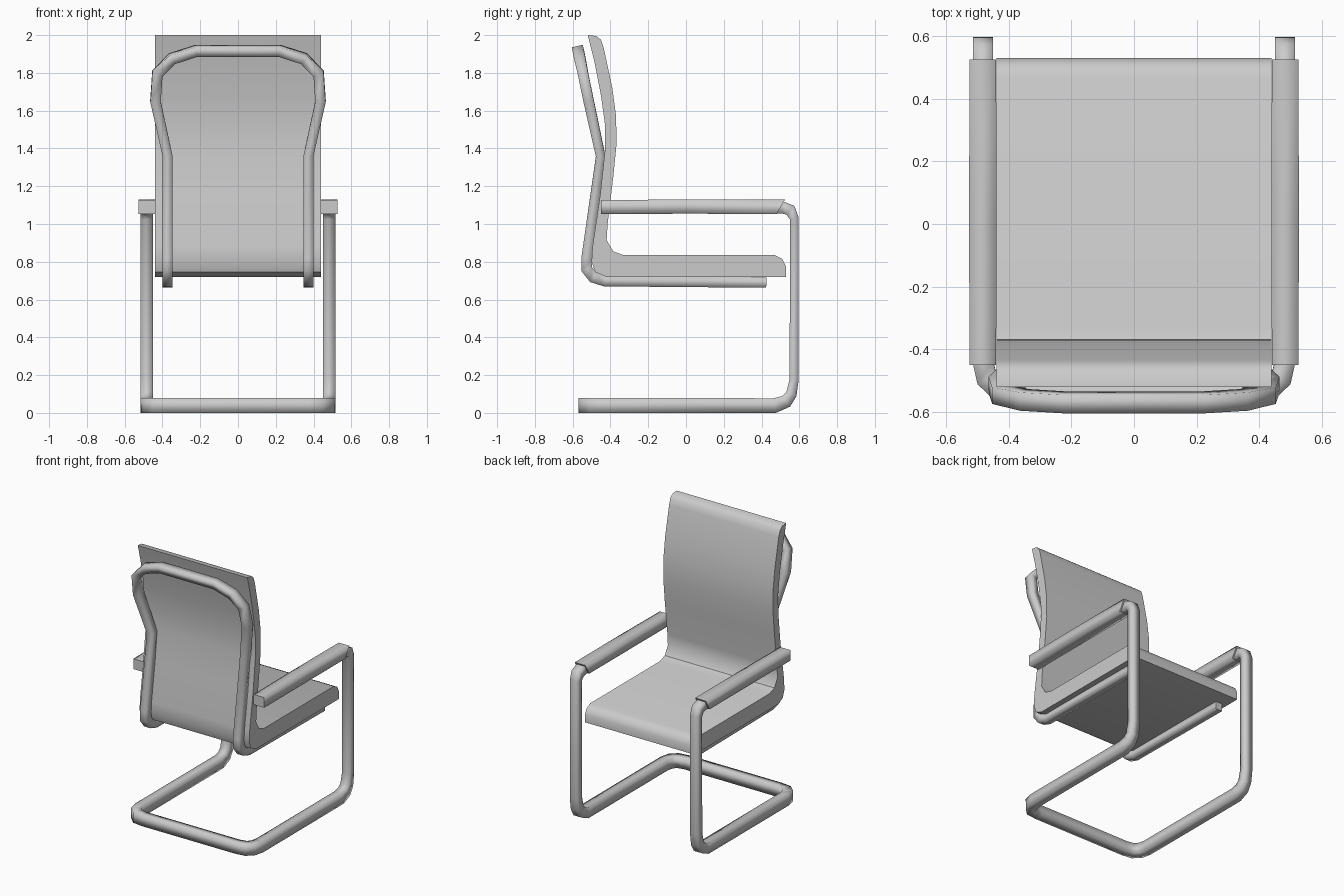
import bpy
from mathutils import Vector

if "Cube" in bpy.data.objects:
    bpy.data.objects.remove(bpy.data.objects["Cube"])


def make_object(name, verts, faces, smooth):
    mesh = bpy.data.meshes.new(name)
    mesh.from_pydata([tuple(v) for v in verts], [], faces)
    mesh.polygons.foreach_set("use_smooth", smooth)
    mesh.update()
    obj = bpy.data.objects.new(name, mesh)
    bpy.context.collection.objects.link(obj)
    return obj


def mirrored(half):
    """Continue a path across x = 0."""
    return half + [(-p[0],) + tuple(p[1:]) for p in reversed(half)]


def sweep(name, path):
    """Four-sided tube along points (x, y, z, width, height), softly shaded."""
    pts = [Vector(p[:3]) for p in path]
    n = len(pts)
    side, verts = Vector((1, 0, 0)), []
    prev = None
    for i, p in enumerate(pts):
        d_in = (p - pts[i - 1]).normalized() if i else (pts[1] - p).normalized()
        d_out = (pts[i + 1] - p).normalized() if i < n - 1 else d_in
        t = (d_in + d_out).normalized()
        if prev is not None:
            side = prev.rotation_difference(t) @ side
        side = (side - t * side.dot(t)).normalized()
        other = t.cross(side)
        w, h = path[i][3] / 2, path[i][4] / 2
        verts += [p + side * a * w + other * b * h
                  for a, b in ((-1, -1), (1, -1), (1, 1), (-1, 1))]
        prev = t
    faces = [(4 * i + j, 4 * i + (j + 1) % 4, 4 * i + 4 + (j + 1) % 4, 4 * i + 4 + j)
             for i in range(n - 1) for j in range(4)]
    e = 4 * (n - 1)
    smooth = [True] * len(faces) + [False, False]
    faces += [(3, 2, 1, 0), (e, e + 1, e + 2, e + 3)]
    return make_object(name, verts, faces, smooth)


def extrude_x(name, profile, x0, x1):
    """Solid from a (y, z) outline between two x positions."""
    n = len(profile)
    verts = [(x, y, z) for x in (x0, x1) for y, z in profile]
    faces = [(i, (i + 1) % n, n + (i + 1) % n, n + i) for i in range(n)]
    faces += [tuple(reversed(range(n))), tuple(range(n, 2 * n))]
    obj = make_object(name, verts, faces, [False] * len(faces))
    bpy.ops.object.select_all(action='DESELECT')
    obj.select_set(True)
    bpy.context.view_layer.objects.active = obj
    bpy.ops.object.shade_smooth_by_angle(angle=0.65)
    return obj


# one-piece padded seat and backrest
extrude_x("seat_and_back", [
    (-0.52, 2.0), (-0.485, 1.86), (-0.45, 1.68), (-0.428, 1.52), (-0.43, 1.38),
    (-0.455, 1.15), (-0.495, 0.88), (-0.50, 0.80), (-0.48, 0.745), (-0.42, 0.72),
    (0.53, 0.72), (0.53, 0.775), (0.51, 0.815), (0.47, 0.835),
    (-0.33, 0.835), (-0.385, 0.855), (-0.42, 0.915), (-0.415, 1.0),
    (-0.385, 1.25), (-0.368, 1.42), (-0.37, 1.57), (-0.39, 1.72),
    (-0.435, 1.93), (-0.45, 1.975), (-0.475, 1.995)], -0.44, 0.44)

# tube carrying the seat and looping behind the back
sweep("back_support_tube", mirrored([
    (0.373, 0.425, 0.69, 0.052, 0.055), (0.373, -0.43, 0.697, 0.052, 0.055),
    (0.373, -0.49, 0.717, 0.052, 0.06), (0.373, -0.525, 0.76, 0.052, 0.06),
    (0.373, -0.525, 0.82, 0.052, 0.058), (0.373, -0.452, 1.36, 0.052, 0.05),
    (0.437, -0.515, 1.65, 0.055, 0.055), (0.427, -0.545, 1.795, 0.058, 0.055),
    (0.35, -0.562, 1.875, 0.055, 0.06), (0.22, -0.57, 1.917, 0.052, 0.06)]))

# cantilever tube: arm supports, uprights and floor loop
X = 0.4825
sweep("cantilever_frame", mirrored([
    (X, 0.30, 1.088, 0.065, 0.06), (X, 0.51, 1.088, 0.065, 0.064),
    (X, 0.553, 1.073, 0.065, 0.062), (X, 0.573, 1.03, 0.065, 0.048),
    (X, 0.573, 0.18, 0.065, 0.048), (X, 0.558, 0.10, 0.065, 0.058),
    (X, 0.53, 0.061, 0.065, 0.07), (X, 0.47, 0.039, 0.065, 0.078),
    (X, -0.44, 0.039, 0.065, 0.078), (0.47, -0.495, 0.039, 0.068, 0.078),
    (0.435, -0.53, 0.039, 0.066, 0.078), (0.37, -0.54, 0.039, 0.06, 0.078)]))

# armrest sleeves with a slanted front end
for label, s in (("left", -1), ("right", 1)):
    arm = sweep(label + "_armrest", [
        (s * 0.483, -0.45, 1.09, 0.085, 0.074), (s * 0.483, 0.0, 1.092, 0.088, 0.075),
        (s * 0.483, 0.50, 1.092, 0.085, 0.077)])
    for v in arm.data.vertices:
        if v.co.y > 0.4:
            v.co.y = 0.525 if v.co.z > 1.09 else 0.48
